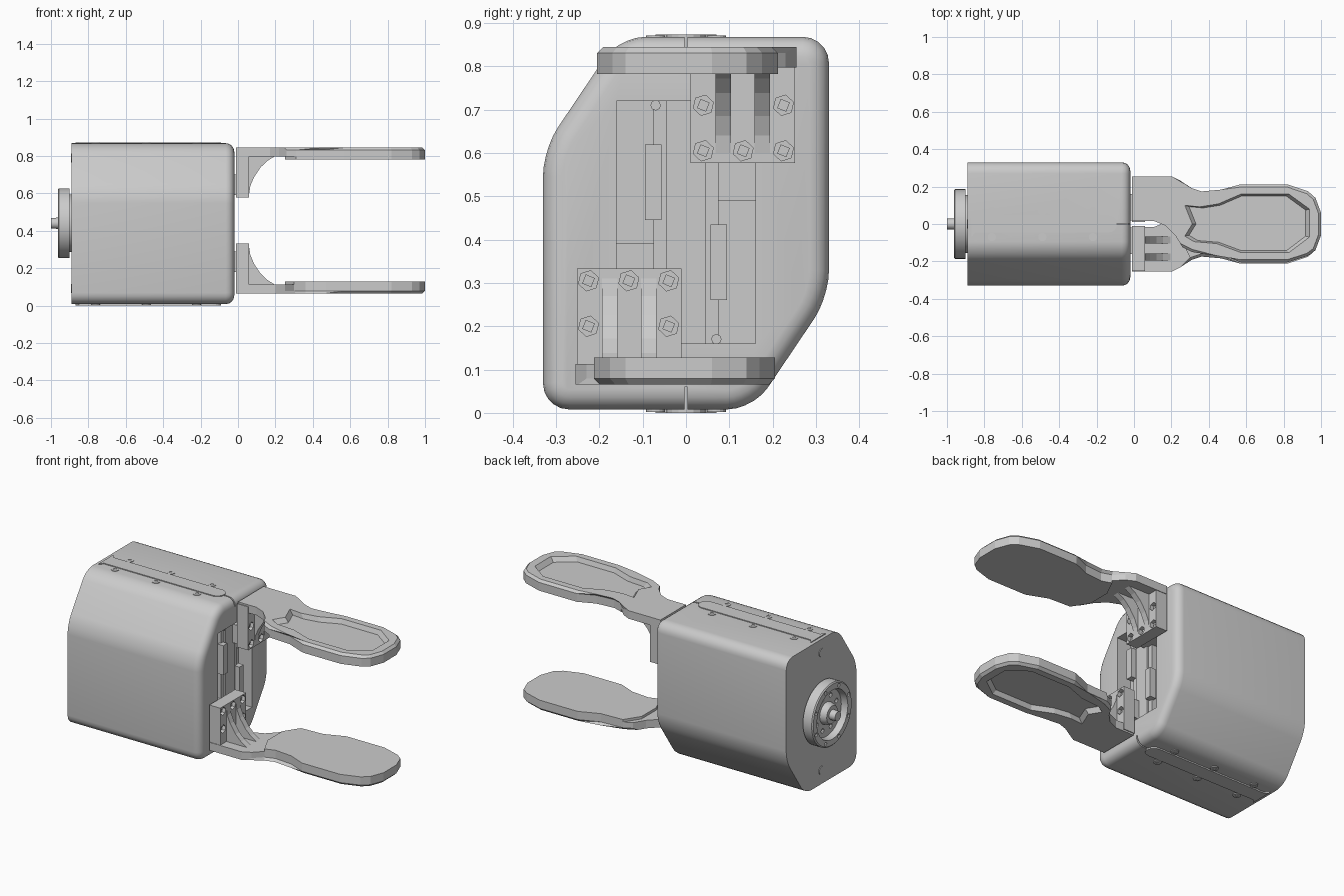
import bpy, bmesh, math
from mathutils import Matrix, Vector

if "Cube" in bpy.data.objects:
    bpy.data.objects.remove(bpy.data.objects["Cube"])

CZ = 0.44        # body axis height
FINGER_SUM = 0.91  # finger pair is turned about z = 0.455


def finish(bm, name, smooth=False):
    bmesh.ops.recalc_face_normals(bm, faces=bm.faces)
    me = bpy.data.meshes.new(name)
    bm.to_mesh(me)
    bm.free()
    ob = bpy.data.objects.new(name, me)
    bpy.context.collection.objects.link(ob)
    if smooth:
        activate(ob)
        bpy.ops.object.shade_smooth_by_angle(angle=math.radians(35))
    return ob


def activate(ob):
    bpy.ops.object.select_all(action='DESELECT')
    ob.select_set(True)
    bpy.context.view_layer.objects.active = ob


def loft(bm, loop_a, loop_b):
    a = [bm.verts.new(p) for p in loop_a]
    b = [bm.verts.new(p) for p in loop_b]
    n = len(a)
    bm.faces.new(a[::-1])
    bm.faces.new(b)
    for i in range(n):
        bm.faces.new((a[i], a[(i + 1) % n], b[(i + 1) % n], b[i]))
    return bm


def prism(pts, lo, hi, axis='z', bm=None):
    put = {'x': lambda p, h: (h, p[0], p[1]),
           'y': lambda p, h: (p[0], h, p[1]),
           'z': lambda p, h: (p[0], p[1], h)}[axis]
    return loft(bm or bmesh.new(), [put(p, lo) for p in pts], [put(p, hi) for p in pts])


def box(bm, x0, x1, y0, y1, z0, z1):
    return prism([(x0, y0), (x1, y0), (x1, y1), (x0, y1)], z0, z1, 'z', bm)


def circle(cx, cy, r, n, turn=0.0):
    return [(cx + r * math.cos(turn + 2 * math.pi * i / n),
             cy + r * math.sin(turn + 2 * math.pi * i / n)) for i in range(n)]


def cut(ob, bm):
    cutter = finish(bm, "cutter")
    cutter.hide_render = True
    mod = ob.modifiers.new("cut", 'BOOLEAN')
    mod.operation = 'DIFFERENCE'
    mod.solver = 'EXACT'
    mod.object = cutter
    activate(ob)
    bpy.ops.object.modifier_apply(modifier=mod.name)
    bpy.data.objects.remove(cutter)


def turned_copy(ob, name, zsum):
    c = ob.copy()
    c.name = name
    c.matrix_world = Matrix.Translation((0, 0, zsum)) @ Matrix.Rotation(math.pi, 4, 'X')
    bpy.context.collection.objects.link(c)


# Housing: hexagonal prism with rounded long edges and rounded front rim
half = [(0.33, 0.268), (0.33, 0.868), (-0.155, 0.868)]
outline = half + [(-y, 2 * CZ - z - 0.004) for y, z in half]
bm = prism(outline, -0.89, -0.02, 'x')
long_edges = [e for e in bm.edges if abs(e.verts[0].co.x - e.verts[1].co.x) > 0.5]
bmesh.ops.bevel(bm, geom=long_edges, offset=0.06, segments=5, profile=0.5, affect='EDGES')
rim = [e for e in bm.edges if all(v.co.x > -0.03 for v in e.verts)]
bmesh.ops.bevel(bm, geom=rim, offset=0.045, segments=4, profile=0.5, affect='EDGES',
                clamp_overlap=True)
body = finish(bm, "housing")

# Front opening and the thin seam slits at top and bottom
bm = bmesh.new()
box(bm, -0.16, 0.1, -0.16, 0.16, 0.16, 0.72)
cut(body, bm)
bm = bmesh.new()
box(bm, -0.09, 0.1, -0.004, 0.004, -0.1, 0.06)
box(bm, -0.09, 0.1, -0.004, 0.004, 0.82, 1.0)
cut(body, bm)
activate(body)
bpy.ops.object.shade_smooth_by_angle(angle=math.radians(35))

# Raised cover strips with a rounded front end, top and bottom
strip = [(-0.87, -0.07), (-0.85, -0.045)]
strip += [(-0.135 + 0.045 * math.cos(a), 0.045 * math.sin(a))
          for a in [math.radians(-90 + 22.5 * i) for i in range(9)]]
strip += [(-0.85, 0.045), (-0.87, 0.07)]
top_strip = finish(prism(strip, 0.86, 0.873), "top_strip")
turned_copy(top_strip, "bottom_strip", 0.873)

# Cover screws
bm = bmesh.new()
for x in (-0.76, -0.49, -0.22):
    for y in (-0.07, 0.07):
        prism(circle(x, y, 0.022, 16), 0.86, 0.871, 'z', bm)
screws = finish(bm, "top_screws")
sock = bmesh.new()
for x in (-0.76, -0.49, -0.22):
    for y in (-0.07, 0.07):
        prism(circle(x, y, 0.011, 6), 0.8685, 0.9, 'z', sock)
cut(screws, sock)
turned_copy(screws, "bottom_screws", 0.873)

# Rear screws
bm = bmesh.new()
for y, z in ((0, 0.79), (0, 0.09)):
    prism(circle(y, z, 0.024, 16), -0.894, -0.88, 'x', bm)
finish(bm, "rear_screws")

# Slide rails, rods and carriages inside the opening
bm = bmesh.new()
for s in (1, -1):
    def part(x0, x1, y0, y1, z0, z1):
        ys = sorted((s * y0, s * y1))
        zs = sorted((CZ + s * (z0 - CZ), CZ + s * (z1 - CZ)))
        box(bm, x0, x1, ys[0], ys[1], zs[0], zs[1])
    part(-0.07, -0.03, 0.056, 0.095, 0.26, 0.435)
    part(-0.17, -0.06, 0.045, 0.075, 0.15, 0.73)
    part(-0.12, -0.01, 0.02, 0.16, 0.59, 0.70)
    part(-0.17, -0.05, 0.0, 0.045, 0.15, 0.73)
    part(-0.17, -0.11, 0.075, 0.17, 0.15, 0.49)
    prism(circle(s * 0.07, CZ - s * 0.27, 0.012, 8), -0.1, -0.04, 'x', bm)
finish(bm, "slide_rails")

# Finger arm: flat neck widening to an oval faceted paddle
arm = [(-0.01, 0.255), (0.2, 0.255), (0.25, 0.23), (0.30, 0.18), (0.36, 0.16), (0.47, 0.17),
       (0.57, 0.212), (0.82, 0.212), (0.93, 0.175), (0.97, 0.14), (1.0, 0.06), (1.0, -0.06),
       (0.97, -0.14), (0.93, -0.17), (0.82, -0.205), (0.57, -0.205), (0.45, -0.157),
       (0.31, -0.15), (0.26, -0.125), (0.22, -0.06), (0.17, -0.01), (0.11, 0.015), (-0.01, 0.015)]
bm = prism(arm, 0.797, 0.845)
edge = [e for e in bm.edges if all(v.co.z > 0.84 and v.co.x > 0.22 for v in e.verts)]
bmesh.ops.bevel(bm, geom=edge, offset=0.014, segments=1, affect='EDGES')
finger = finish(bm, "upper_finger_arm")

# Sunken panel on the outside of the paddle
panel = [(0.27, 0.1), (0.35, 0.092), (0.45, 0.108), (0.57, 0.16), (0.83, 0.16), (0.94, 0.08),
         (0.94, -0.07), (0.83, -0.153), (0.57, -0.153), (0.44, -0.105), (0.32, -0.095),
         (0.27, -0.065), (0.31, 0.0)]
mid = Vector((0.62, 0.0))
floor = [mid + (Vector(p) - mid) * 0.93 for p in panel]
cut(finger, loft(bmesh.new(), [(p.x, p.y, 0.818) for p in floor],
                 [(x, y, 0.847) for x, y in panel]))
turned_copy(finger, "lower_finger_arm", FINGER_SUM)

# Gripping pad on the inside of the paddle
pad_outline = [p for p in arm if p[0] > 0.29]
pad_outline = pad_outline + [(0.25, -0.06), (0.25, 0.08)]
pad = finish(prism(pad_outline, 0.782, 0.812), "upper_grip_pad")
turned_copy(pad, "lower_grip_pad", FINGER_SUM)

# Finger mounting plate with bolt pockets
bm = box(bmesh.new(), -0.012, 0.06, 0.01, 0.252, 0.577, 0.835)
mount = finish(bm, "upper_mount_plate")
bolts = [(0.04, 0.71), (0.225, 0.71), (0.04, 0.605), (0.132, 0.605), (0.225, 0.605)]
bm = bmesh.new()
for y, z in bolts:
    prism(circle(y, z, 0.024, 6, 0.3), 0.03, 0.1, 'x', bm)
cut(mount, bm)
turned_copy(mount, "lower_mount_plate", FINGER_SUM)

bm = bmesh.new()
for y, z in bolts:
    prism(circle(y, z, 0.016, 4, 0.4), 0.02, 0.045, 'x', bm)
heads = finish(bm, "upper_mount_bolts")
turned_copy(heads, "lower_mount_bolts", FINGER_SUM)

# Curved stiffening ribs between plate and arm
rib = [(0.05, 0.58), (0.06, 0.60), (0.066, 0.64), (0.085, 0.685), (0.12, 0.738), (0.155, 0.772),
       (0.2, 0.80), (0.05, 0.81)]
bm = bmesh.new()
for y in (0.068, 0.158):
    prism(rib, y, y + 0.036, 'y', bm)
ribs = finish(bm, "upper_ribs")
turned_copy(ribs, "lower_ribs", FINGER_SUM)


# Rear coupling flange turned about the body axis
profile = [(-0.885, 0.0), (-0.885, 0.155), (-0.9, 0.155), (-0.9, 0.187), (-0.957, 0.187),
           (-0.963, 0.18), (-0.963, 0.145), (-0.925, 0.138), (-0.925, 0.065), (-0.95, 0.06),
           (-0.962, 0.052), (-0.962, 0.03), (-1.0, 0.028), (-1.0, 0.0)]
bm = bmesh.new()
vs = [bm.verts.new((x, 0, CZ + r)) for x, r in profile]
es = [bm.edges.new(p) for p in zip(vs, vs[1:])]
bmesh.ops.spin(bm, geom=vs + es, cent=(0, 0, CZ), axis=(1, 0, 0), angle=2 * math.pi,
               steps=40, use_duplicate=False)
bmesh.ops.remove_doubles(bm, verts=bm.verts, dist=0.0005)
flange = finish(bm, "rear_flange")
bm = bmesh.new()
for i in range(8):
    a = math.radians(22.5 + 45 * i)
    y, z = math.cos(a), math.sin(a)
    prism(circle(0.164 * y, CZ + 0.164 * z, 0.011, 10), -1.0, -0.94, 'x', bm)
    prism(circle(0.1 * y, CZ + 0.1 * z, 0.014, 10), -1.0, -0.905, 'x', bm)
cut(flange, bm)
activate(flange)
bpy.ops.object.shade_smooth_by_angle(angle=math.radians(35))
